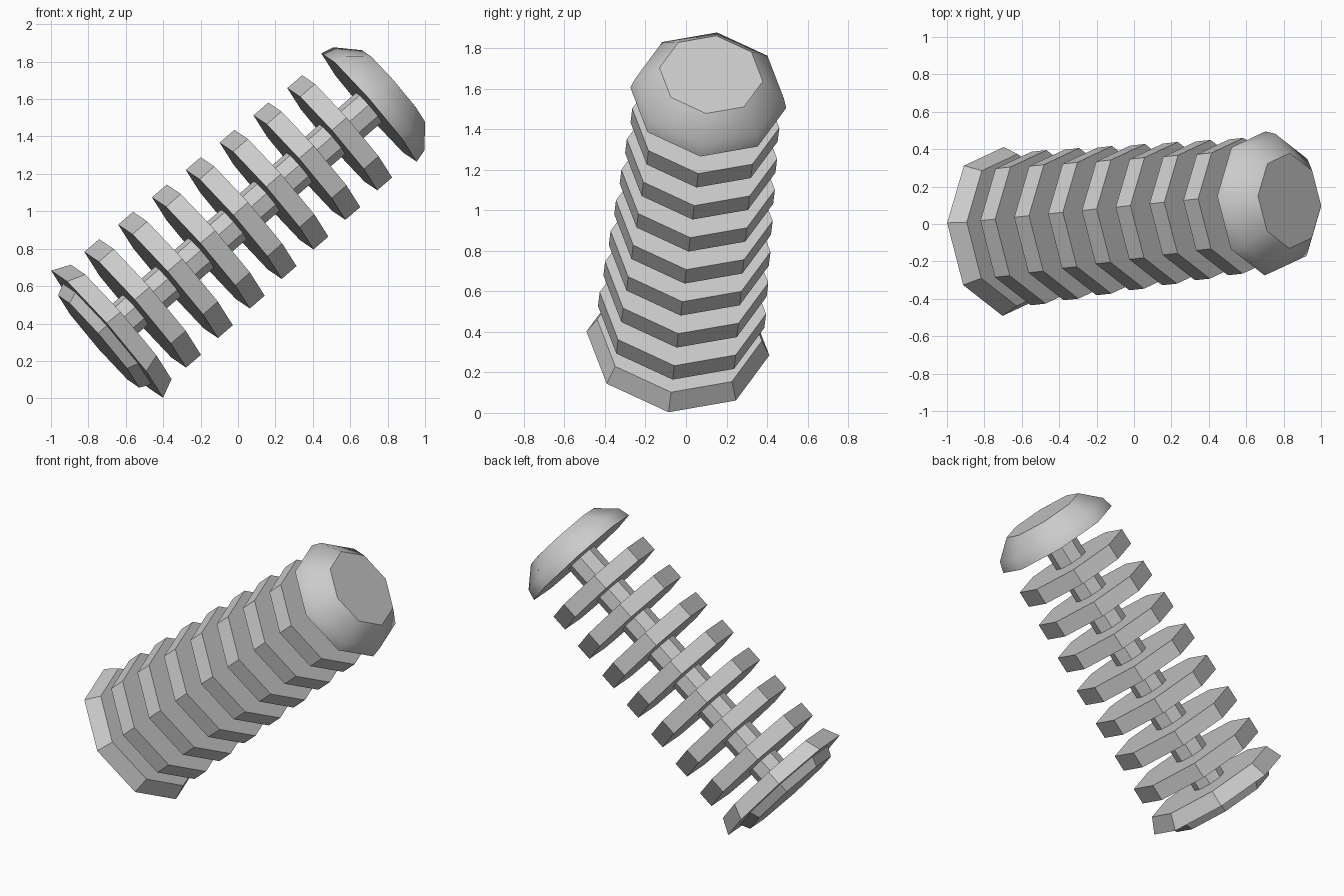
import bpy, bmesh, math
from mathutils import Vector, Matrix

if "Cube" in bpy.data.objects:
    bpy.data.objects.remove(bpy.data.objects["Cube"])

SIDES = 8
# tilted frame: part axis runs from the base flange to the domed cap
origin = Vector((-0.70, -0.04, 0.343))
axis_vec = Vector((1.40, 0.15, 1.212))
LENGTH = axis_vec.length
axis = axis_vec.normalized()
d1 = Vector((-0.643, 0.103, 0.759))
d1 = (d1 - axis * d1.dot(axis)).normalized()
d2 = axis.cross(d1)
frame = Matrix((d1, d2, axis)).transposed().to_4x4()
frame.translation = origin


def lathe(name, profile, smooth=False):
    """Octagonal turned solid from (radius, height) points, closed at both ends."""
    bm = bmesh.new()
    rings = []
    for r, h in profile:
        ring = []
        for i in range(SIDES):
            a = 2 * math.pi * i / SIDES
            ring.append(bm.verts.new(frame @ Vector((r * math.cos(a), r * math.sin(a), h))))
        rings.append(ring)
    for lo, hi in zip(rings, rings[1:]):
        for i in range(SIDES):
            j = (i + 1) % SIDES
            f = bm.faces.new((lo[i], lo[j], hi[j], hi[i]))
            f.smooth = smooth
    ends = [bm.faces.new(rings[0][::-1]), bm.faces.new(rings[-1])]
    for f in ends:
        for e in f.edges:
            e.smooth = False
    bmesh.ops.recalc_face_normals(bm, faces=bm.faces[:])
    mesh = bpy.data.meshes.new(name)
    bm.to_mesh(mesh)
    bm.free()
    obj = bpy.data.objects.new(name, mesh)
    bpy.context.collection.objects.link(obj)
    return obj


# flared base flange with a smaller stepped plate under it
lathe("base_flange", [(0.33, -0.06), (0.35, -0.02), (0.36, 0.0),
                      (0.455, 0.0), (0.41, 0.10)])

# central shaft
lathe("shaft", [(0.105, 0.05), (0.105, LENGTH + 0.05)])

# seven evenly spaced, gently tapering discs
for k in range(7):
    r = 0.414 - 0.048 * k / 6
    t = 0.20 + 0.233 * k
    lathe(f"disc_{k + 1}", [(r, t), (r, t + 0.105)])

# rounded end cap
lathe("end_cap", [(0.388, LENGTH), (0.37, LENGTH + 0.07), (0.257, LENGTH + 0.175)], smooth=True)
